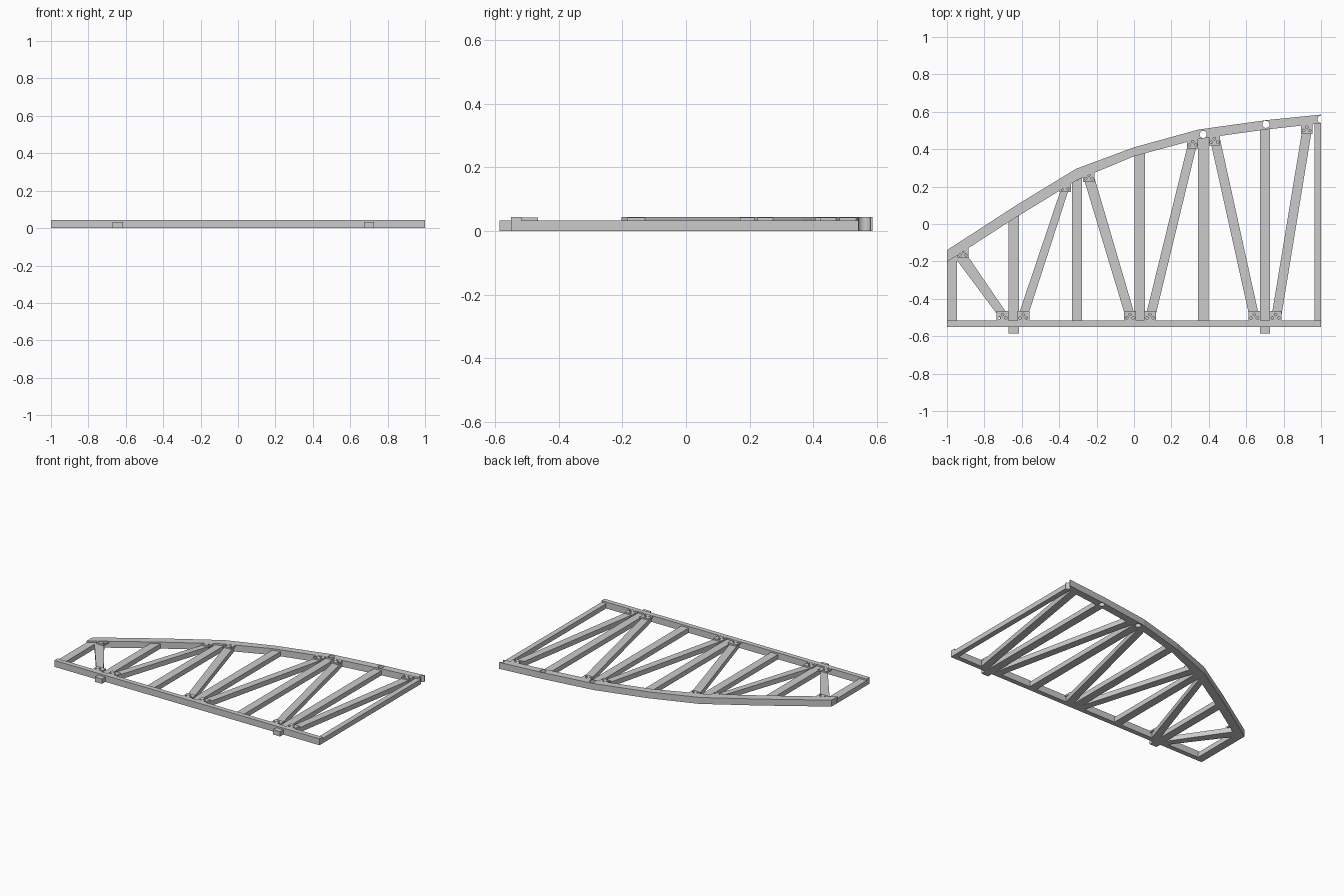
import bpy, bmesh

old = bpy.data.objects.get("Cube")
if old:
    bpy.data.objects.remove(old)

CHORD_H, WEB_H, PLATE_H = 0.044, 0.033, 0.043
CHORD_LOW, CHORD_TOP = -0.55, -0.517

steel = bpy.data.materials.new("grey steel")
steel.use_nodes = True
steel.diffuse_color = (0.6, 0.6, 0.6, 1)
steel.node_tree.nodes["Principled BSDF"].inputs["Base Color"].default_value = (0.6, 0.6, 0.6, 1)


def prism(name, points, z0, z1):
    """Extrude a flat outline upwards."""
    bm = bmesh.new()
    face = bm.faces.new([bm.verts.new((x, y, z0)) for x, y in points])
    top = bmesh.ops.extrude_face_region(bm, geom=[face])["geom"]
    bmesh.ops.translate(bm, vec=(0, 0, z1 - z0),
                        verts=[g for g in top if isinstance(g, bmesh.types.BMVert)])
    bmesh.ops.recalc_face_normals(bm, faces=bm.faces)
    mesh = bpy.data.meshes.new(name)
    bm.to_mesh(mesh)
    bm.free()
    mesh.materials.append(steel)
    obj = bpy.data.objects.new(name, mesh)
    bpy.context.collection.objects.link(obj)
    return obj


def drill(obj, centres, radius, sides):
    """Cut round vertical holes."""
    for x, y in centres:
        bpy.ops.mesh.primitive_cylinder_add(vertices=sides, radius=radius, depth=0.3,
                                            location=(x, y, 0))
        cutter = bpy.context.object
        cutter.hide_render = True
        mod = obj.modifiers.new("hole", "BOOLEAN")
        mod.operation, mod.solver, mod.object = "DIFFERENCE", "EXACT", cutter
        bpy.context.view_layer.objects.active = obj
        bpy.ops.object.modifier_apply(modifier=mod.name)
        bpy.data.objects.remove(cutter)


def chord_edge(x):
    """Height of the arched chord's inner edge at x."""
    for (xa, ya), (xb, yb) in zip(inner, inner[1:]):
        if x <= xb:
            return ya + (yb - ya) * (x - xa) / (xb - xa)
    return inner[-1][1]


# Arched chord with pin holes
outer = [(-1, -0.14), (-0.63, 0.1), (-0.31, 0.295), (0, 0.41),
         (0.345, 0.505), (0.705, 0.555), (1, 0.585)]
inner = [(-1, -0.203), (-0.64, 0.03), (-0.305, 0.235), (0, 0.362),
         (0.345, 0.455), (0.705, 0.505), (1, 0.538)]
arch = prism("arched_chord", outer + inner[::-1], 0, CHORD_H)
drill(arch, [(0.37, 0.479), (0.705, 0.533), (1, 0.56)], 0.019, 24)

# Straight chord and its two feet
prism("straight_chord", [(-1, CHORD_LOW), (1, CHORD_LOW), (1, CHORD_TOP), (-1, CHORD_TOP)],
      0, CHORD_H)
for x in (-0.643, 0.7):
    prism("foot", [(x - 0.027, -0.585), (x + 0.027, -0.585),
                   (x + 0.027, -0.54), (x - 0.027, -0.54)], 0, WEB_H)


def web(name, low, high, width):
    """Bar between the chords, from x = low to x = high."""
    h = width / 2
    base = CHORD_TOP - 0.01
    prism(name, [(low - h, base), (low + h, base),
                 (high + h, chord_edge(high + h) + 0.002),
                 (high - h, chord_edge(high - h) + 0.002)], 0, WEB_H)


# Upright posts
for x in (-0.973, -0.643, -0.305, 0.03, 0.37, 0.7):
    web("post", x, x, 0.055)
web("end_post", 0.982, 0.982, 0.036)

# Diagonal braces
for low, high in ((-0.672, -0.935), (-0.605, -0.365), (-0.01, -0.245),
                  (0.08, 0.318), (0.65, 0.43), (0.756, 0.93)):
    web("brace", low, high, 0.052)


def gusset(x0, x1, y0, top_left, top_right):
    """Bolt plate with three small holes."""
    plate = prism("gusset_plate", [(x0, y0), (x1, y0), (x1, top_right), (x0, top_left)],
                  WEB_H - 0.001, PLATE_H)
    mid = (x0 + x1) / 2
    row = y0 + 0.018
    drill(plate, [(mid - 0.017, row), (mid + 0.017, row), (mid, row + 0.018)], 0.007, 10)


# Gusset plates along the straight chord
for x in (-0.703, -0.592, -0.022, 0.086, 0.643, 0.757):
    gusset(x - 0.032, x + 0.032, -0.465 - 0.055, -0.465, -0.465)

# Gusset plates under the arched chord
for x, base in ((-0.915, -0.183), (-0.368, 0.17), (-0.242, 0.225),
                (0.313, 0.405), (0.43, 0.42), (0.924, 0.482)):
    gusset(x - 0.03, x + 0.03, base,
           chord_edge(x - 0.03) + 0.004, chord_edge(x + 0.03) + 0.004)
